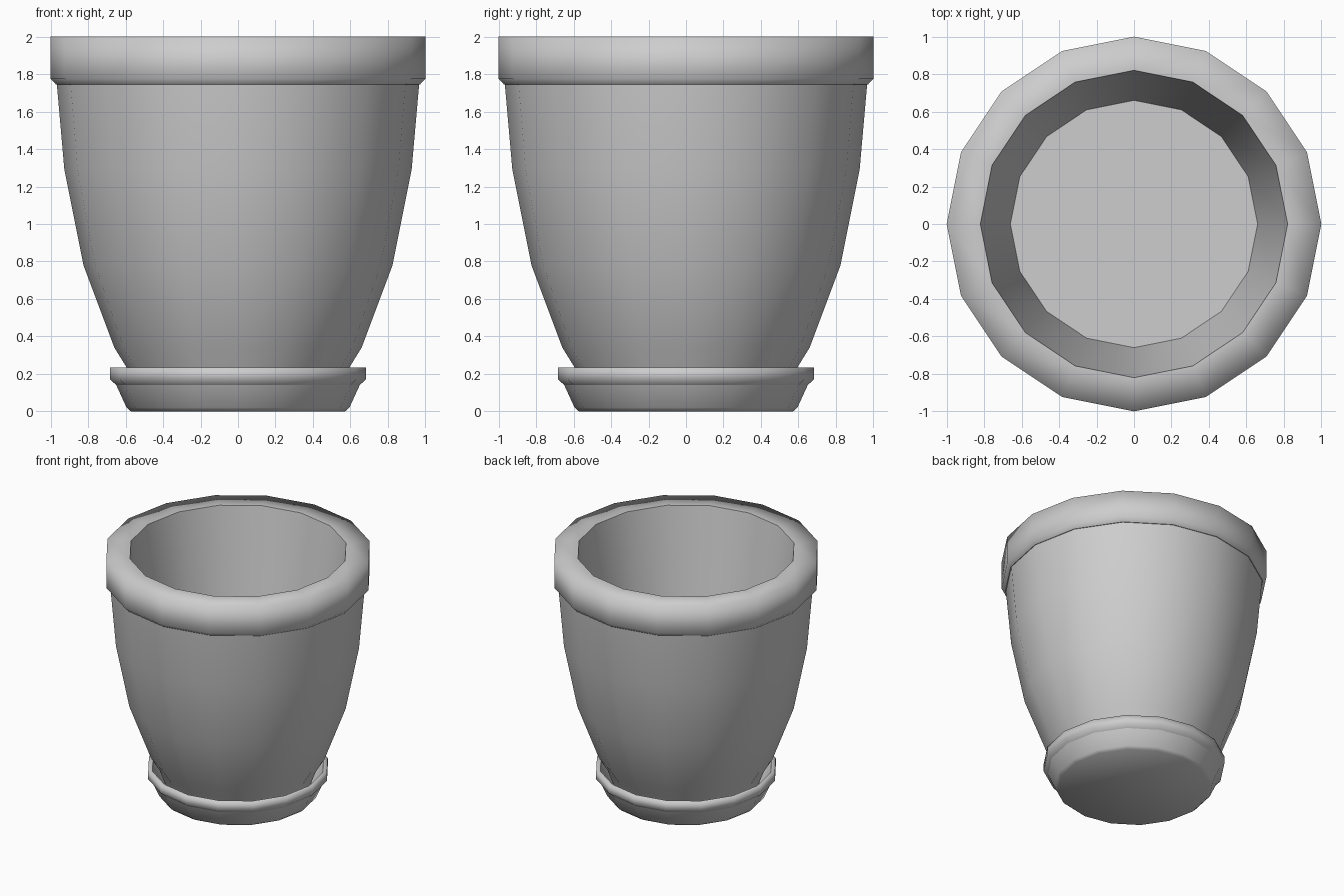
import bpy
import bmesh
from math import cos, sin, pi

SIDES = 16

cube = bpy.data.objects.get("Cube")
if cube:
    bpy.data.objects.remove(cube, do_unlink=True)

# One plain grey for the whole planter
grey = bpy.data.materials.new("plain grey")
grey.use_nodes = True
colour = (0.61, 0.61, 0.61, 1)
grey.diffuse_color = colour
grey.node_tree.nodes["Principled BSDF"].inputs["Base Color"].default_value = colour


def lathe(name, profile, sharp):
    """Turn (radius, height) points about z, cap both ends, crease chosen rings."""
    bm = bmesh.new()
    angles = [2 * pi * i / SIDES for i in range(SIDES)]
    rings = []
    for r, z in profile:
        rings.append([bm.verts.new((r * cos(a), r * sin(a), z)) for a in angles])
    for low, high in zip(rings, rings[1:]):
        for i in range(SIDES):
            j = (i + 1) % SIDES
            bm.faces.new((low[i], low[j], high[j], high[i]))
    bm.faces.new(rings[0][::-1])
    bm.faces.new(rings[-1])
    for f in bm.faces:
        f.smooth = True
    for k in sharp:
        for i in range(SIDES):
            edge = bm.edges.get((rings[k][i], rings[k][(i + 1) % SIDES]))
            edge.smooth = False
    bmesh.ops.recalc_face_normals(bm, faces=bm.faces)
    mesh = bpy.data.meshes.new(name)
    bm.to_mesh(mesh)
    bm.free()
    mesh.materials.append(grey)
    obj = bpy.data.objects.new(name, mesh)
    bpy.context.collection.objects.link(obj)
    return obj


# Pot: base, curved wall, overhanging rim, straight inner wall, inner floor
pot_profile = [
    (0.53, 0.06), (0.595, 0.235), (0.66, 0.34), (0.825, 0.78), (0.927, 1.29),
    (0.967, 1.745),
    (0.972, 1.745), (1.0, 1.775), (1.0, 2.0), (0.82, 2.0),
    (0.66, 1.0),
]
lathe("pot", pot_profile, sharp=[0, 5, 6, 9, 10])

# Saucer: foot, flared side, lip, inside dish
saucer_profile = [
    (0.572, 0.0), (0.595, 0.02), (0.65, 0.14), (0.682, 0.17), (0.682, 0.235),
    (0.65, 0.235), (0.56, 0.06),
]
lathe("saucer", saucer_profile, sharp=[2, 5, 6])
